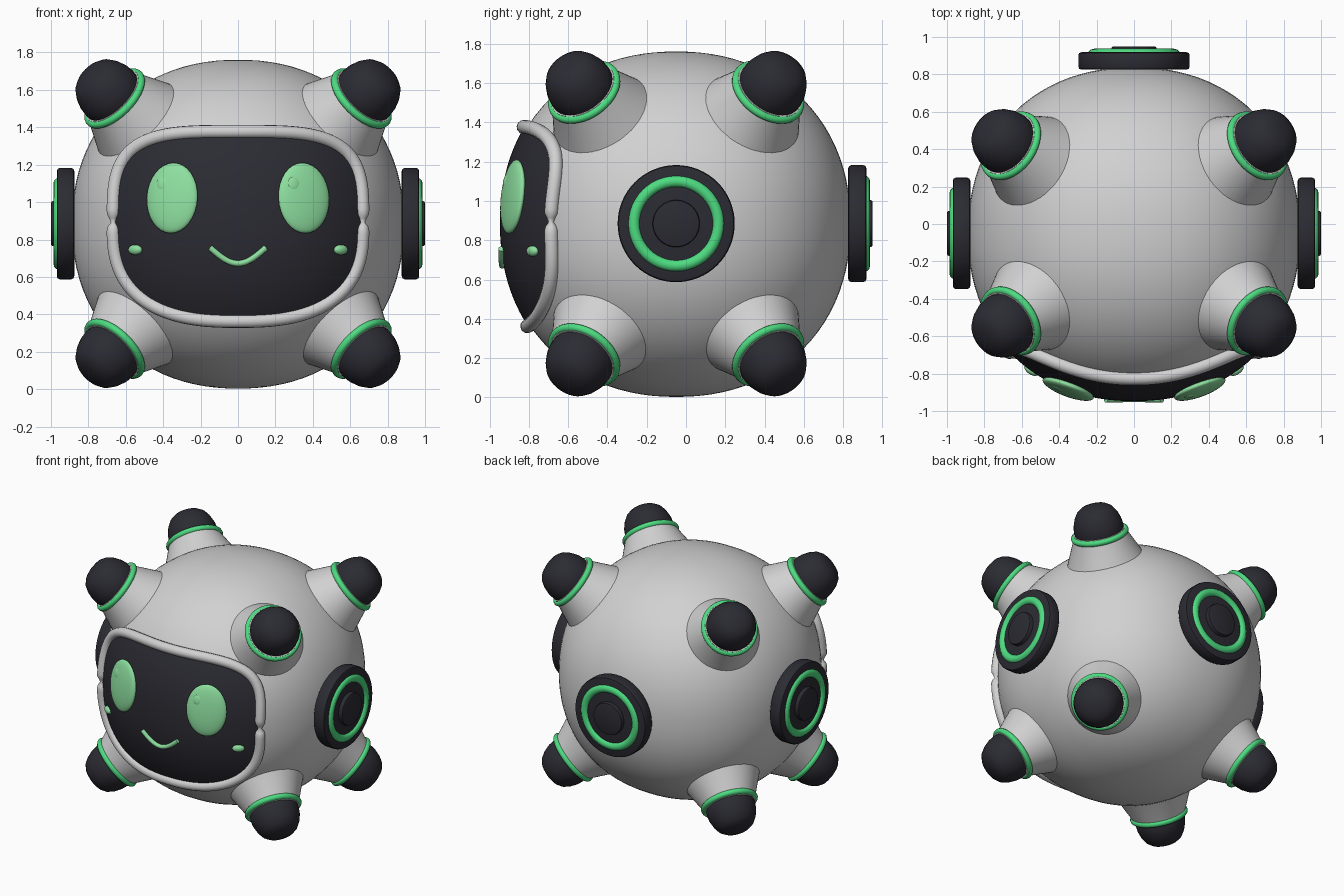
import bpy, bmesh, math
from mathutils import Vector, Matrix

if "Cube" in bpy.data.objects:
    bpy.data.objects.remove(bpy.data.objects["Cube"])

C = Vector((0, -0.05, 0.885))   # body centre
P = 2.16                        # slight boxiness of the rounded body
R_FACE = 0.897                  # reach of the curved screen


def material(name, rgb):
    m = bpy.data.materials.new(name)
    m.diffuse_color = (*rgb, 1)
    m.use_nodes = True
    m.node_tree.nodes["Principled BSDF"].inputs["Base Color"].default_value = m.diffuse_color
    return m


GREY = material("light_grey", (0.64, 0.64, 0.64))
DARK = material("charcoal", (0.024, 0.024, 0.033))
GREEN = material("green", (0.075, 0.71, 0.22))
MINT = material("mint", (0.27, 0.74, 0.35))


def finish(ob, mat, angle=35):
    ob.data.materials.clear()
    ob.data.materials.append(mat)
    bpy.ops.object.select_all(action='DESELECT')
    ob.select_set(True)
    bpy.context.view_layer.objects.active = ob
    bpy.ops.object.shade_smooth_by_angle(angle=math.radians(angle))
    return ob


def from_bmesh(name, bm, mat, matrix=Matrix(), angle=35):
    bmesh.ops.recalc_face_normals(bm, faces=bm.faces)
    me = bpy.data.meshes.new(name)
    bm.to_mesh(me)
    bm.free()
    ob = bpy.data.objects.new(name, me)
    bpy.context.collection.objects.link(ob)
    ob.matrix_world = matrix
    return finish(ob, mat, angle)


def outward(direction):
    """Frame at the body centre with local z along direction."""
    return Matrix.Translation(C) @ direction.to_track_quat('Z', 'Y').to_matrix().to_4x4()


def lathe(name, profile, mat, matrix, steps=48, angle=35):
    """Revolve (radius, height) points around local z."""
    bm = bmesh.new()
    vs = [bm.verts.new((r, 0, h)) for r, h in profile]
    es = [bm.edges.new(p) for p in zip(vs, vs[1:])]
    bmesh.ops.spin(bm, geom=vs + es, cent=(0, 0, 0), axis=(0, 0, 1),
                   angle=2 * math.pi, steps=steps, use_merge=False)
    bmesh.ops.remove_doubles(bm, verts=bm.verts, dist=1e-5)
    return from_bmesh(name, bm, mat, matrix, angle)


def ring(name, major, minor, height, mat, matrix):
    prof = [(major + minor * math.cos(i * math.pi / 6),
             height + minor * math.sin(i * math.pi / 6)) for i in range(13)]
    return lathe(name, prof, mat, matrix, angle=80)


def tube(name, points, radii, mat, cyclic=False):
    cu = bpy.data.curves.new(name, 'CURVE')
    cu.dimensions = '3D'
    cu.bevel_depth = 1
    cu.bevel_resolution = 4
    cu.use_fill_caps = not cyclic
    sp = cu.splines.new('POLY')
    sp.points.add(len(points) - 1)
    for p, co, r in zip(sp.points, points, radii):
        p.co = (*co, 1)
        p.radius = r
    sp.use_cyclic_u = cyclic
    ob = bpy.data.objects.new(name, cu)
    bpy.context.collection.objects.link(ob)
    bpy.ops.object.select_all(action='DESELECT')
    ob.select_set(True)
    bpy.context.view_layer.objects.active = ob
    bpy.ops.object.convert(target='MESH')
    return finish(bpy.context.object, mat, 70)


def on_face(x, z, reach=R_FACE):
    """Point on the front of the rounded face surface."""
    rest = 1 - abs(x / reach) ** P - abs((z - C.z) / reach) ** P
    return Vector((x, C.y - reach * rest ** (1 / P), z))


def pebble(name, x, z, size, mat, lift=0.0):
    """Flattened ellipsoid lying tangent to the face; size = half width, height, depth."""
    p = on_face(x, z, R_FACE + lift)
    n = Vector([math.copysign(abs(v) ** (P - 1), v) for v in p - C]).normalized()
    right = Vector((0, 0, 1)).cross(n).normalized()
    rot = Matrix((right, n.cross(right), n)).transposed().to_4x4()
    bm = bmesh.new()
    bmesh.ops.create_uvsphere(bm, u_segments=32, v_segments=16, radius=1,
                              matrix=Matrix.Diagonal((*size, 1)))
    return from_bmesh(name, bm, mat, Matrix.Translation(p) @ rot, 80)


# Body: slightly boxy ball
bm = bmesh.new()
bmesh.ops.create_uvsphere(bm, u_segments=96, v_segments=48, radius=1)
for v in bm.verts:
    v.co *= sum(abs(c) ** P for c in v.co) ** (-1 / P)
    v.co = Vector((v.co.x * 0.888, v.co.y * 0.888, v.co.z * 0.879))
from_bmesh("body", bm, GREY, Matrix.Translation((0, C.y, 0.882)))

# Eight corner thrusters: cone, green ring, domed cap
for sx in (-1, 1):
    for sy in (-1, 1):
        for sz in (-1, 1):
            m = outward(Vector((0.627 * sx, 0.445 * sy, 0.636 * sz)))
            lathe("thruster_cone", [(0.32, 0.73), (0.277, 0.84), (0.184, 1.05),
                                    (0.179, 1.072), (0, 1.072)], GREY, m)
            ring("thruster_ring", 0.182, 0.021, 1.05, GREEN, m)
            lathe("thruster_cap", [(0, 1.05), (0.168, 1.05), (0.174, 1.09), (0.169, 1.135),
                                   (0.152, 1.185), (0.127, 1.226), (0.095, 1.25),
                                   (0.05, 1.264), (0, 1.267)], DARK, m, 32, 60)

# Round pods on both sides and the back
for d in ((1, 0, 0), (-1, 0, 0), (0, 1, 0)):
    m = outward(Vector(d))
    lathe("pod_disc", [(0, 0.875), (0.28, 0.875), (0.293, 0.88), (0.298, 0.893),
                       (0.298, 0.952), (0.293, 0.964), (0.28, 0.969), (0, 0.969)], DARK, m, 64)
    ring("pod_ring", 0.215, 0.031, 0.956, GREEN, m)
    lathe("pod_button", [(0.12, 0.96), (0.12, 0.99), (0.117, 0.997),
                         (0.11, 1.0), (0, 1.0)], DARK, m)


# Face outline: squarer above, rounder below
def outline(t, a, b):
    c, s = math.cos(t), math.sin(t)
    n = 3.7 if s > 0 else 2.6
    r = (abs(c / a) ** n + abs(s / b) ** n) ** (-1 / n)
    return r * c, r * s


N, RINGS, FACE_Z = 192, 14, 0.87
angles = [2 * math.pi * i / N for i in range(N)]

# Curved screen
bm = bmesh.new()
centre = bm.verts.new(on_face(0, FACE_Z))
prev = None
for k in range(1, RINGS + 1):
    row = []
    for t in angles:
        x, z = outline(t, 0.665, 0.507)
        row.append(bm.verts.new(on_face(x * k / RINGS, FACE_Z + z * k / RINGS)))
    for i in range(N):
        j = (i + 1) % N
        bm.faces.new((prev[i], prev[j], row[j], row[i]) if prev else (centre, row[j], row[i]))
    prev = row
from_bmesh("screen", bm, DARK, angle=80)

# Frame tube, pinched at both sides
pts, radii = [], []
for t in angles:
    x, z = outline(t, 0.667, 0.507)
    pts.append(on_face(x, FACE_Z + z, 0.899))
    pinch = math.exp(-((math.sin(t) - 0.04) / 0.035) ** 2)
    radii.append(0.036 - 0.024 * pinch)
tube("screen_frame", pts, radii, GREY, True)

# Eyes with small raised glints, and cheeks
for s in (-1, 1):
    pebble("eye", 0.352 * s, 1.022, (0.145, 0.19, 0.036), MINT)
    pebble("eye_glint", 0.352 * s - 0.053, 1.10, (0.032, 0.036, 0.009), MINT, 0.029)
    pebble("cheek", 0.55 * s, 0.745, (0.043, 0.027, 0.022), MINT, 0.004)

# Smile
smile = []
for i in range(25):
    x = -0.15 + 0.3 * i / 24
    smile.append(on_face(x, 0.672 + 0.085 * (1 - math.cos(x / 0.15 * math.pi / 2)), 0.904))
tube("smile", smile, [0.016] * 25, MINT)
